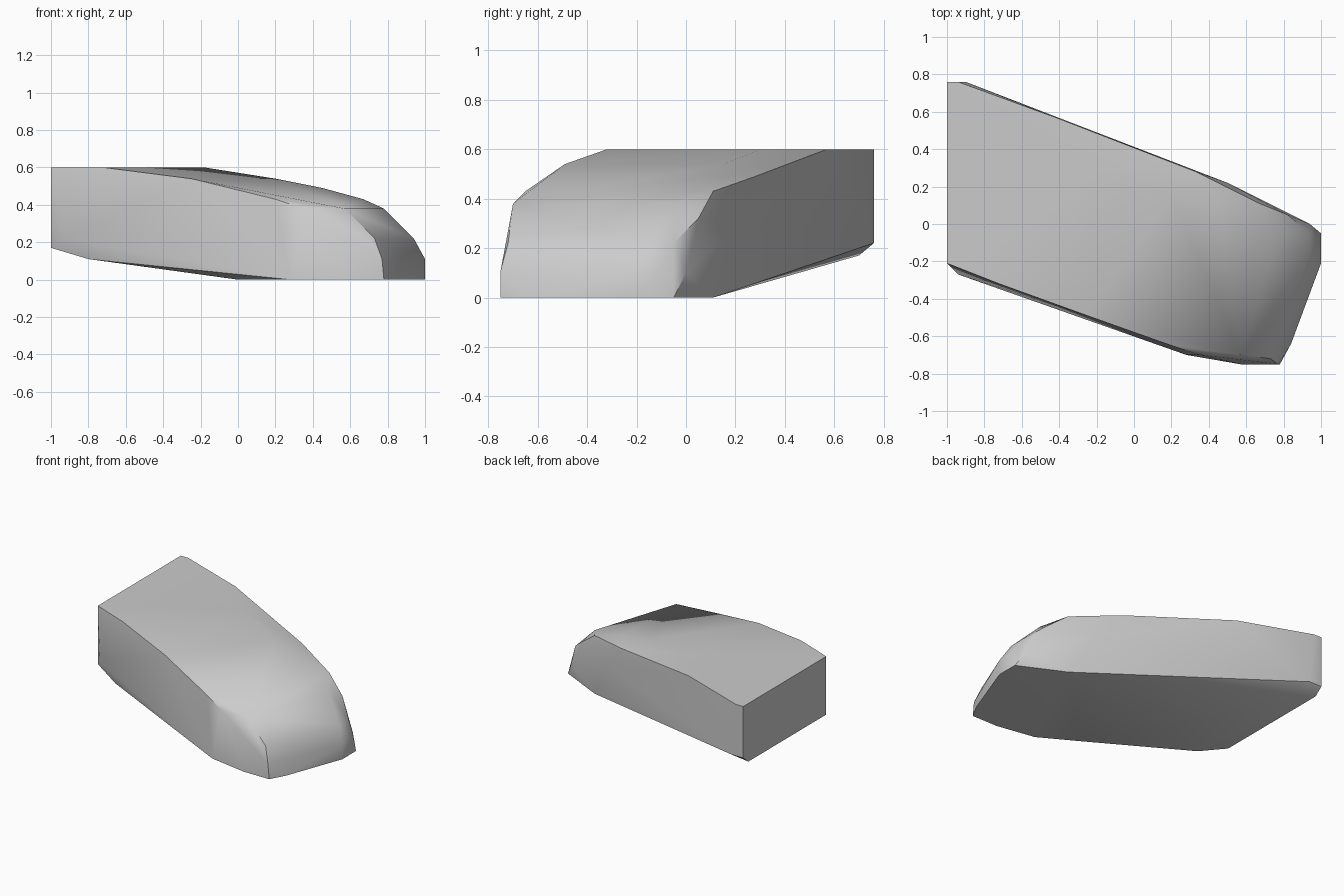
import bpy
import bmesh
import math

default_cube = bpy.data.objects.get("Cube")
if default_cube:
    bpy.data.objects.remove(default_cube, do_unlink=True)


def make_material(name, value):
    material = bpy.data.materials.new(name)
    colour = (value, value, value, 1)
    material.use_nodes = True
    material.diffuse_color = colour
    shader = material.node_tree.nodes["Principled BSDF"]
    shader.inputs["Base Color"].default_value = colour
    return material


def level(height, *outline):
    """Raise a flat outline to one height."""
    return [(x, y, height) for x, y in outline]


def make_hull(name, corners, material, crease):
    """Wrap a tight convex skin round the corners and shade it smooth."""
    mesh = bpy.data.meshes.new(name)
    bm = bmesh.new()
    for corner in corners:
        bm.verts.new(corner)
    result = bmesh.ops.convex_hull(bm, input=bm.verts)
    spare = set(result["geom_interior"]) | set(result["geom_unused"])
    loose = [v for v in spare if isinstance(v, bmesh.types.BMVert)]
    bmesh.ops.delete(bm, geom=loose, context="VERTS")
    bmesh.ops.dissolve_limit(bm, angle_limit=math.radians(1),
                             verts=bm.verts, edges=bm.edges)
    bmesh.ops.recalc_face_normals(bm, faces=bm.faces)
    bm.to_mesh(mesh)
    bm.free()
    mesh.materials.append(material)
    hull = bpy.data.objects.new(name, mesh)
    bpy.context.collection.objects.link(hull)
    bpy.ops.object.select_all(action="DESELECT")
    hull.select_set(True)
    bpy.context.view_layer.objects.active = hull
    bpy.ops.object.shade_smooth_by_angle(angle=math.radians(crease))
    return hull


# Flat base, then the underside rising towards the square end
base = level(0, (0, -.54), (.28, -.7), (.57, -.75), (.78, -.75),
             (.84, -.64), (1, -.21), (1, -.05), (.67, .11))
underside = (level(.11, (-.8, -.29)) + level(.17, (-1, -.21), (-1, .7))
             + level(.22, (-.94, -.27), (-.9, .76), (-1, .76)))

# Flat roof and its gentle fall towards the nose
roof = level(.6, (-1, -.21), (-1, .76), (-.94, .76), (-.42, .57),
             (-.18, .3), (-.72, -.32))
roof_fall = (level(.54, (.2, .15), (-.25, -.49)) + level(.49, (.33, .28), (.45, .1))
             + level(.43, (.67, .11), (.2, -.65)))

# Rounded nose and the slight bulge of the back side
nose = (level(.38, (.35, -.7), (.57, -.7), (.78, -.05))
        + level(.32, (.82, .05)) + level(.22, (.94, -.05), (.94, -.16), (.73, -.72))
        + level(.11, (1, -.11), (1, -.21), (.77, -.75)))
back_bulge = level(.3, (-.62, .65), (.5, .22)) + level(.1, (.94, 0))

make_hull("body", base + underside + roof + roof_fall + nose + back_bulge,
          make_material("light grey", .6), 35)
